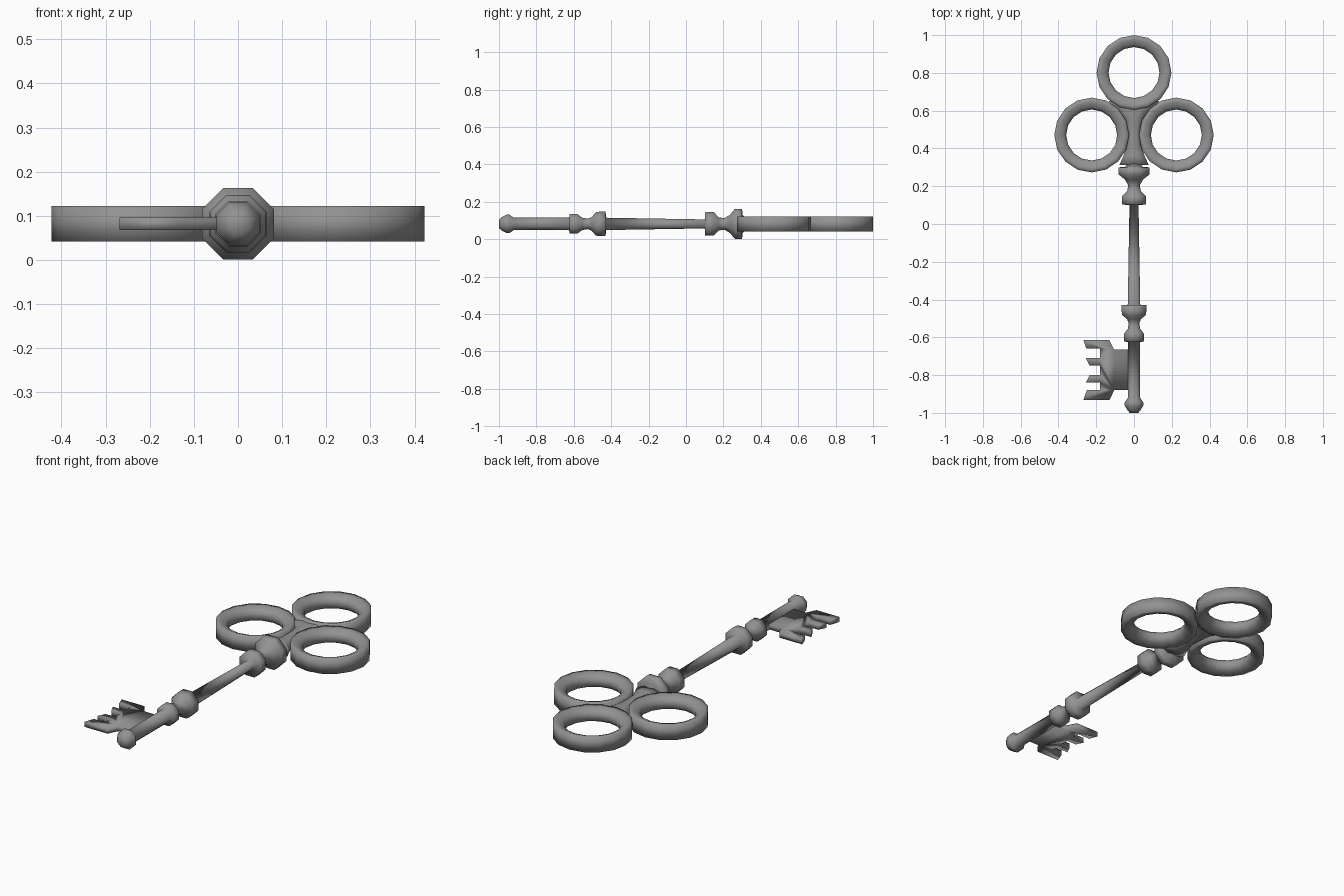
import bpy, bmesh, math

if "Cube" in bpy.data.objects:
    bpy.data.objects.remove(bpy.data.objects["Cube"])

Z = 0.082  # height of the key's centre plane

# dark grey metal
metal = bpy.data.materials.new("dark_metal")
metal.diffuse_color = (0.29, 0.29, 0.29, 1)
metal.use_nodes = True
metal.node_tree.nodes["Principled BSDF"].inputs["Base Color"].default_value = metal.diffuse_color


def finish(name, bm):
    """Fully smooth-shaded object with the metal material."""
    bmesh.ops.remove_doubles(bm, verts=bm.verts, dist=1e-5)
    bmesh.ops.recalc_face_normals(bm, faces=bm.faces)
    for f in bm.faces:
        f.smooth = True
    mesh = bpy.data.meshes.new(name)
    bm.to_mesh(mesh)
    bm.free()
    mesh.materials.append(metal)
    ob = bpy.data.objects.new(name, mesh)
    bpy.context.collection.objects.link(ob)
    return ob


def skin(bm, a, b):
    """Join two closed loops with quads."""
    n = len(a)
    for i in range(n):
        j = (i + 1) % n
        bm.faces.new((a[i], a[j], b[j], b[i]))


def loft(name, sections):
    """Octagonal sections (y, half width, half height) along y, capped."""
    bm = bmesh.new()
    k = 1 / math.cos(math.pi / 8)
    angles = [math.pi / 8 + i * math.pi / 4 for i in range(8)]
    rows = [[bm.verts.new((hx * k * math.cos(a), y, Z + hz * k * math.sin(a)))
             for a in angles] for y, hx, hz in sections]
    for a, b in zip(rows, rows[1:]):
        skin(bm, a, b)
    bm.faces.new(rows[0])
    bm.faces.new(rows[-1])
    return finish(name, bm)


def ring(name, cx, cy, sides=16):
    """Ring with a straight outer wall and a rounded inside."""
    profile = [(.198, -.04), (.198, .04), (.175, .04), (.15, .03), (.135, .014),
               (.135, -.014), (.15, -.03), (.175, -.04)]
    bm = bmesh.new()
    rows = []
    for s in range(sides):
        a = 2 * math.pi * s / sides
        rows.append([bm.verts.new((cx + r * math.cos(a), cy + r * math.sin(a), Z + z))
                     for r, z in profile])
    for s in range(sides):
        skin(bm, rows[s], rows[(s + 1) % sides])
    return finish(name, bm)


# turned shaft with tip and collars
shaft = [(-1.0, .022), (-.985, .036), (-.96, .049), (-.945, .049), (-.92, .033),
         (-.625, .033), (-.622, .052), (-.58, .052), (-.555, .033), (-.525, .028),
         (-.505, .036), (-.482, .062), (-.465, .065), (-.43, .065), (-.427, .033),
         (.10, .024), (.103, .063), (.148, .063), (.175, .035), (.205, .031),
         (.235, .048), (.262, .081), (.30, .081), (.302, .05), (.32, .03)]
loft("shaft", [(y, r, r) for y, r in shaft])

# flared neck filling the space between the rings
loft("neck", [(.312, .078, .034), (.36, .056, .034), (.42, .036, .034), (.50, .036, .034),
              (.56, .052, .034), (.61, .095, .034), (.65, .135, .022)])

# trefoil bow
ring("top_ring", 0, .802)
for side, x in (("left", -.224), ("right", .224)):
    ring(side + "_ring", x, .471)

# toothed bit plate
outline = [(0, -.665), (-.105, -.665), (-.13, -.615), (-.268, -.615), (-.252, -.66),
           (-.18, -.66), (-.18, -.71), (-.255, -.71), (-.235, -.75), (-.18, -.75),
           (-.18, -.80), (-.235, -.80), (-.255, -.84), (-.18, -.84), (-.18, -.88),
           (-.25, -.88), (-.268, -.933), (-.13, -.933), (-.105, -.88), (0, -.88)]
bm = bmesh.new()
base = bm.faces.new([bm.verts.new((x, y, Z - .014)) for x, y in outline])
ext = bmesh.ops.extrude_face_region(bm, geom=[base], use_keep_orig=True)
bmesh.ops.translate(bm, vec=(0, 0, .028),
                    verts=[v for v in ext["geom"] if isinstance(v, bmesh.types.BMVert)])
finish("bit", bm)
